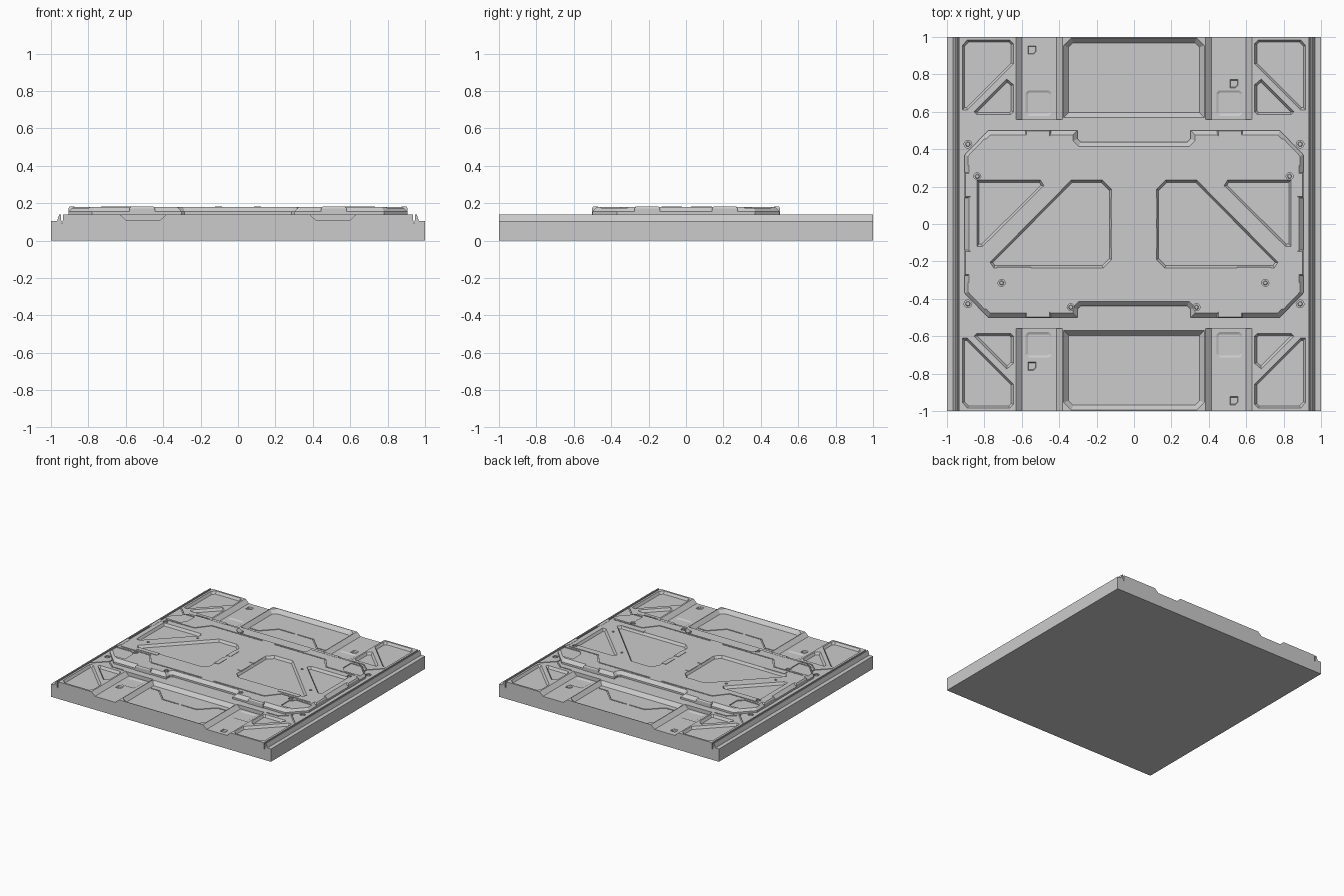
import bpy, bmesh, math
from mathutils import Vector

if "Cube" in bpy.data.objects:
    bpy.data.objects.remove(bpy.data.objects["Cube"])

QUADS = [(1, 1), (-1, 1), (1, -1), (-1, -1)]
SIDES = [(1, 1), (-1, 1)]


def ccw(p):
    area = sum(a[0] * b[1] - b[0] * a[1] for a, b in zip(p, p[1:] + p[:1]))
    return p if area > 0 else p[::-1]


def flip(p, s):
    return [(x * s[0], y * s[1]) for x, y in p]


def rect(x0, y0, x1, y1, c=0.0):
    if not c:
        return [(x0, y0), (x1, y0), (x1, y1), (x0, y1)]
    return [(x0 + c, y0), (x1 - c, y0), (x1, y0 + c), (x1, y1 - c),
            (x1 - c, y1), (x0 + c, y1), (x0, y1 - c), (x0, y0 + c)]


def circle(x, y, r, n=12):
    return [(x + r * math.cos(2 * math.pi * i / n), y + r * math.sin(2 * math.pi * i / n)) for i in range(n)]


def offset(p, d, closed=True):
    """Move an outline or path to its left by d with mitred corners."""
    v = [Vector(q) for q in p]
    n, out = len(v), []
    for i in range(n):
        e1 = v[i] - v[i - 1] if closed or i > 0 else v[1] - v[0]
        e2 = v[(i + 1) % n] - v[i] if closed or i < n - 1 else e1
        e1, e2 = e1.normalized(), e2.normalized()
        m = Vector((-e1.y - e2.y, e1.x + e2.x)) / (1 + e1.dot(e2))
        out.append(tuple(v[i] + m * d))
    return out


def strip(path, w=0.009):
    return offset(path, -w / 2, False) + offset(path, w / 2, False)[::-1]


def skin(bm, rings):
    vs = [[bm.verts.new(c) for c in r] for r in rings]
    bm.faces.new(vs[0][::-1])
    bm.faces.new(vs[-1])
    n = len(vs[0])
    for a, b in zip(vs, vs[1:]):
        for i in range(n):
            bm.faces.new((a[i], a[(i + 1) % n], b[(i + 1) % n], b[i]))


def loft(bm, outline, levels):
    """Stack inset copies of an outline; levels are (inset, z)."""
    p = ccw(outline)
    skin(bm, [[(x, y, z) for x, y in (offset(p, d) if d else p)] for d, z in levels])


def pocket(bm, outline, z, depth, slope=0.0):
    loft(bm, outline, [(slope, z - depth), (0, z), (0, z + 0.04)])


def bar(bm, profile, y0, y1):
    skin(bm, [[(x, y, z) for x, z in profile] for y in (y0, y1)])


def finish(bm, name):
    bmesh.ops.recalc_face_normals(bm, faces=bm.faces[:])
    me = bpy.data.meshes.new(name)
    bm.to_mesh(me)
    bm.free()
    ob = bpy.data.objects.new(name, me)
    bpy.context.collection.objects.link(ob)
    return ob


def carve(target, bm):
    cutter = finish(bm, "cutter")
    cutter.hide_render = True
    mod = target.modifiers.new("carve", 'BOOLEAN')
    mod.operation, mod.solver, mod.object = 'DIFFERENCE', 'EXACT', cutter
    bpy.context.view_layer.objects.active = target
    bpy.ops.object.modifier_apply(modifier=mod.name)
    bpy.data.objects.remove(cutter)


# base slab with stepped, grooved side rails
BASE, LOW, TOP = 0.14, 0.11, 0.18
half = [(1, 0), (1, .105), (.967, .105), (.962, .12), (.955, .14), (.947, .14), (.944, .09), (.938, .09), (.935, .14)]
bm = bmesh.new()
bar(bm, half + [(-x, z) for x, z in half[::-1]], -1, 1)
base = finish(bm, "base_slab")

# channels, centre trays and corner pockets
bm = bmesh.new()
for s in QUADS:
    prof = [(.382, .2), (.382, BASE), (.415, LOW), (.60, LOW), (.632, BASE), (.632, .2)]
    bar(bm, [(x * s[0], z) for x, z in prof], .56 * s[1], 1.1 * s[1])
    big = [(.665, .985), (.89, .985), (.918, .955), (.918, .61), (.89, .61), (.645, .855), (.645, .985 - .02)]
    small = [(.66, .585), (.84, .585), (.855, .6), (.68, .775), (.645, .745), (.645, .6)]
    for p in (big, small):
        pocket(bm, flip(p, s), BASE, .02, .012)
for sy in (1, -1):
    tray = [(-.376, .57), (.376, .57), (.376, .955), (.336, .995), (-.336, .995), (-.376, .955)]
    pocket(bm, flip(tray, (1, sy)), BASE, .03, .026)
carve(base, bm)

# panel lines, hatches and bolt wells in the base
bm = bmesh.new()
for s in QUADS:
    pocket(bm, flip(strip([(.34, .645), (.265, .645), (.155, .755), (.012, .755)]), s), LOW, .006)
    pocket(bm, flip(strip([(.925, .585), (.825, .485), (.825, .44)]), s), BASE, .006)
    pocket(bm, flip(strip([(.815, .5), (.755, .553), (.65, .553)]), s), BASE, .006)
    hatch = rect(.44, .578, .58, .715, .015)
    pocket(bm, flip(hatch, s), LOW, .006, .012)
    pocket(bm, flip(circle(.888, .427, .021), s), BASE, .012)
for x, y in [(-.545, .93), (.535, .75), (-.545, -.76), (.535, -.945)]:
    pocket(bm, [(x - .022, y - .022), (x + .008, y - .022), (x + .022, y - .008),
                (x + .022, y + .022), (x - .022, y + .022)], LOW, .012, .004)
carve(base, bm)

# raised centre plate with notched long edges
quarter = [(.905, .37), (.78, .5), (.302, .5), (.302, .455), (.285, .438)]
edge = quarter + flip(quarter, (-1, 1))[::-1]
bm = bmesh.new()
loft(bm, edge + flip(edge, (1, -1))[::-1], [(0, .13), (0, .155), (.024, TOP)])
plate = finish(bm, "centre_plate")

# triangular and angled pockets, panel lines and corner pads
bm = bmesh.new()
bolts = [(-.838, .255), (.832, .255), (-.708, -.315), (.702, -.315), (-.338, -.445), (.334, -.445)]
for s in SIDES:
    door = [(.12, -.19), (.165, -.235), (.75, -.235), (.77, -.205), (.335, .235), (.17, .235), (.12, .185)]
    wedge = [(.84, .235), (.5, .235), (.482, .205), (.81, -.12), (.84, -.12)]
    for p in (door, wedge):
        pocket(bm, flip(p, s), TOP, .02, .012)
    for c in ((.475, .155), (.738, -.11)):
        pocket(bm, flip(circle(*c, .01), s), TOP, .006)
for s in QUADS:
    pocket(bm, flip(strip([(.86, .29), (.6, .29), (.515, .395), (.055, .395)]), s), TOP, .006)
    pocket(bm, flip([(.95, .315), (.75, .31), (.71, .35), (.71, .455), (.95, .455)], s), TOP, .007)
for x, y in bolts:
    # the wells stay clear of the panel lines
    pocket(bm, circle(x, y, .019), TOP, .012)
carve(plate, bm)

# bolts sitting in their wells
bm = bmesh.new()
for x, y in bolts:
    loft(bm, circle(x, y, .012), [(0, TOP - .02), (0, TOP - .004), (.003, TOP)])
for s in QUADS:
    loft(bm, flip(circle(.888, .427, .013), s), [(0, BASE - .02), (0, BASE - .004), (.003, BASE)])
finish(bm, "bolts")

# clips along the plate rim and hinges beside the doors
bm = bmesh.new()
for s in QUADS:
    loft(bm, flip(rect(.445, .465, .58, .503), s), [(0, .135), (0, .172), (.006, TOP + .001)])
    loft(bm, flip(rect(.868, .14, .907, .275), s), [(0, .135), (0, .172), (.006, TOP + .001)])
finish(bm, "rim_clips")
bm = bmesh.new()
for s in SIDES:
    for p in (rect(.086, .028, .124, .138), rect(.086, -.132, .124, -.022), rect(.55, -.268, .733, -.23)):
        loft(bm, flip(p, s), [(0, .155), (0, TOP + .003)])
finish(bm, "door_hinges")
